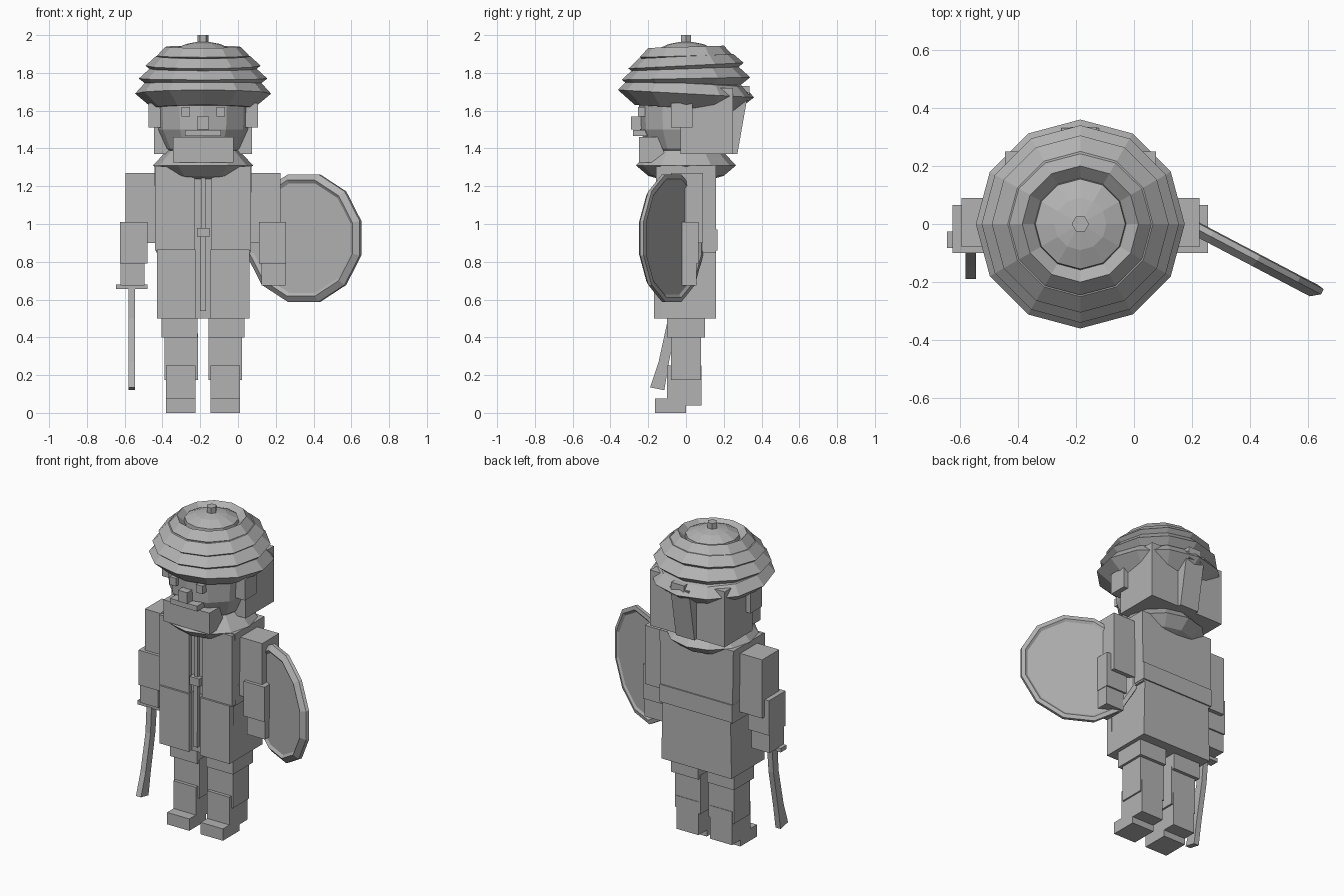
import bpy, bmesh, math
from mathutils import Matrix, Vector

if "Cube" in bpy.data.objects:
    bpy.data.objects.remove(bpy.data.objects["Cube"])

CX = -0.185  # centre line of the figure

grey = bpy.data.materials.new("plain grey")
grey.diffuse_color = (0.45, 0.45, 0.45, 1)
grey.use_nodes = True
grey.node_tree.nodes["Principled BSDF"].inputs["Base Color"].default_value = grey.diffuse_color


def finish(bm, name):
    bmesh.ops.recalc_face_normals(bm, faces=bm.faces)
    me = bpy.data.meshes.new(name)
    bm.to_mesh(me)
    bm.free()
    me.materials.append(grey)
    ob = bpy.data.objects.new(name, me)
    bpy.context.collection.objects.link(ob)
    return ob


def box(name, x, y, z, top=1.0):
    """Box from (min, max) ranges; top scales the width of the upper face."""
    bm = bmesh.new()
    bmesh.ops.create_cube(bm, size=1)
    for v in bm.verts:
        k = top if v.co.z > 0 else 1
        v.co = ((x[0] + x[1]) / 2 + v.co.x * (x[1] - x[0]) * k,
                (y[0] + y[1]) / 2 + v.co.y * (y[1] - y[0]),
                (z[0] + z[1]) / 2 + v.co.z * (z[1] - z[0]))
    return finish(bm, name)


def pair(name, x, y, z):
    """Box on the figure's right side and its mirror about the centre line."""
    box("right_" + name, x, y, z)
    box("left_" + name, (2 * CX - x[1], 2 * CX - x[0]), y, z)


def lathe(name, profile, sides=12, matrix=None, tilt=0.0):
    """Revolve (radius, z) points; tilt raises z along +y."""
    bm = bmesh.new()
    rings = []
    for r, z in profile:
        rings.append([bm.verts.new((r * math.cos(a), r * math.sin(a),
                                    z + tilt * r * math.sin(a)))
                      for a in (2 * math.pi * i / sides for i in range(sides))])
    for a, b in zip(rings, rings[1:]):
        for i in range(sides):
            j = (i + 1) % sides
            bm.faces.new((a[i], a[j], b[j], b[i]))
    bm.faces.new(rings[0])
    bm.faces.new(rings[-1])
    bm.transform(matrix or Matrix.Translation((CX, 0, 0)))
    return finish(bm, name)


def prism(name, outline, x):
    """Extrude a (y, z) outline across an x range."""
    bm = bmesh.new()
    f = bm.faces.new([bm.verts.new((x[0], y, z)) for y, z in outline])
    ext = bmesh.ops.extrude_face_region(bm, geom=[f])["geom"]
    bmesh.ops.translate(bm, vec=(x[1] - x[0], 0, 0),
                        verts=[v for v in ext if isinstance(v, bmesh.types.BMVert)])
    return finish(bm, name)


# Turban: stacked tilted coils, a dome and a knob
lathe("turban_coil_bottom", [(0.27, 1.615), (0.36, 1.69), (0.31, 1.745), (0.24, 1.76)], tilt=-0.055)
lathe("turban_coil_lower", [(0.27, 1.715), (0.34, 1.77), (0.28, 1.825), (0.22, 1.83)], tilt=0.02)
lathe("turban_coil_upper", [(0.25, 1.795), (0.305, 1.838), (0.25, 1.888), (0.19, 1.89)], tilt=0.05)
lathe("turban_coil_top", [(0.2, 1.85), (0.245, 1.89), (0.2, 1.938), (0.158, 1.90)], tilt=0.03)
lathe("turban_dome", [(0.16, 1.88), (0.155, 1.925), (0.09, 1.953), (0.02, 1.966)])
lathe("turban_knob", [(0.03, 1.95), (0.03, 2.0)], sides=6)
prism("turban_tail", [(0.24, 1.37), (0.272, 1.37), (0.33, 1.70), (0.24, 1.70)], (-0.25, -0.12))
box("turban_knot", (-0.22, -0.13), (0.28, 0.335), (1.655, 1.73))

# Head, hair and face
lathe("face", [(0.17, 1.375), (0.2, 1.40), (0.245, 1.5), (0.25, 1.68)])
box("hair", (-0.445, 0.075), (-0.03, 0.25), (1.37, 1.72))
pair("ear", (-0.475, -0.40), (-0.08, 0.035), (1.51, 1.64))
pair("eye", (-0.30, -0.255), (-0.255, -0.20), (1.57, 1.62))
box("nose", (-0.217, -0.153), (-0.29, -0.22), (1.50, 1.57))
box("moustache", (-0.28, -0.09), (-0.28, -0.2), (1.465, 1.498))
prism("beard", [(-0.25, 1.325), (-0.10, 1.325), (-0.12, 1.39), (-0.15, 1.46), (-0.25, 1.46)],
      (-0.345, -0.025))

# Collar
lathe("collar", [(0.13, 1.235), (0.2, 1.255), (0.265, 1.31), (0.19, 1.39)])

# Coat: a core with two front halves leaving an open seam
box("coat_core", (-0.435, 0.065), (-0.135, 0.16), (0.85, 1.31), 1.03)
box("skirt_core", (-0.43, 0.06), (-0.14, 0.16), (0.5, 0.87), 0.97)
pair("coat_front", (-0.44, -0.23), (-0.158, -0.12), (0.86, 1.305))
pair("skirt_front", (-0.43, -0.225), (-0.17, -0.13), (0.5, 0.865))
box("belt", (-0.438, 0.068), (-0.10, 0.168), (0.86, 0.97))
box("shirt_strip", (-0.197, -0.173), (-0.155, -0.13), (0.98, 1.25))
box("buckle", (-0.218, -0.152), (-0.172, -0.13), (0.93, 0.98))
prism("sash_end", [(-0.13, 0.54), (-0.165, 0.54), (-0.16, 0.95), (-0.13, 0.95)], (-0.2, -0.17))

# Arms
pair("upper_arm", (-0.595, -0.43), (-0.08, 0.09), (0.9, 1.27))
pair("forearm", (-0.625, -0.48), (-0.1, 0.065), (0.79, 1.01))
pair("hand", (-0.622, -0.495), (-0.09, 0.055), (0.675, 0.8))

# Curved sword
box("sword_guard", (-0.645, -0.48), (-0.082, -0.025), (0.655, 0.68))
prism("sword_blade", [(-0.085, 0.66), (-0.095, 0.5), (-0.145, 0.27), (-0.19, 0.135),
                      (-0.115, 0.12), (-0.09, 0.27), (-0.045, 0.5), (-0.03, 0.66)],
      (-0.58, -0.545))

# Round shield: disc with a raised rim on both faces
d = Vector((0.885, -0.465, 0)).normalized()
n = Vector((-d.y, d.x, 0))
m = Matrix.Identity(4)
for i, axis in enumerate((d, Vector((0, 0, 1)), n)):
    m.col[i] = axis.to_4d() * 1
    m[3][i] = 0
m.translation = (0.345, -0.085, 0.925)
m = m @ Matrix.Rotation(math.radians(15), 4, 'Z')
lathe("shield", [(0.3, -0.012), (0.318, -0.024), (0.35, 0.0), (0.35, 0.02), (0.325, 0.024), (0.31, 0.014)],
      matrix=m)

# Legs and boots
pair("thigh", (-0.405, -0.215), (-0.1, 0.1), (0.4, 0.56))
pair("shin", (-0.39, -0.213), (-0.08, 0.08), (0.175, 0.42))
pair("boot_shaft", (-0.38, -0.225), (-0.1, 0.083), (0.04, 0.25))
pair("boot_toe", (-0.38, -0.225), (-0.165, 0.0), (0.0, 0.075))
